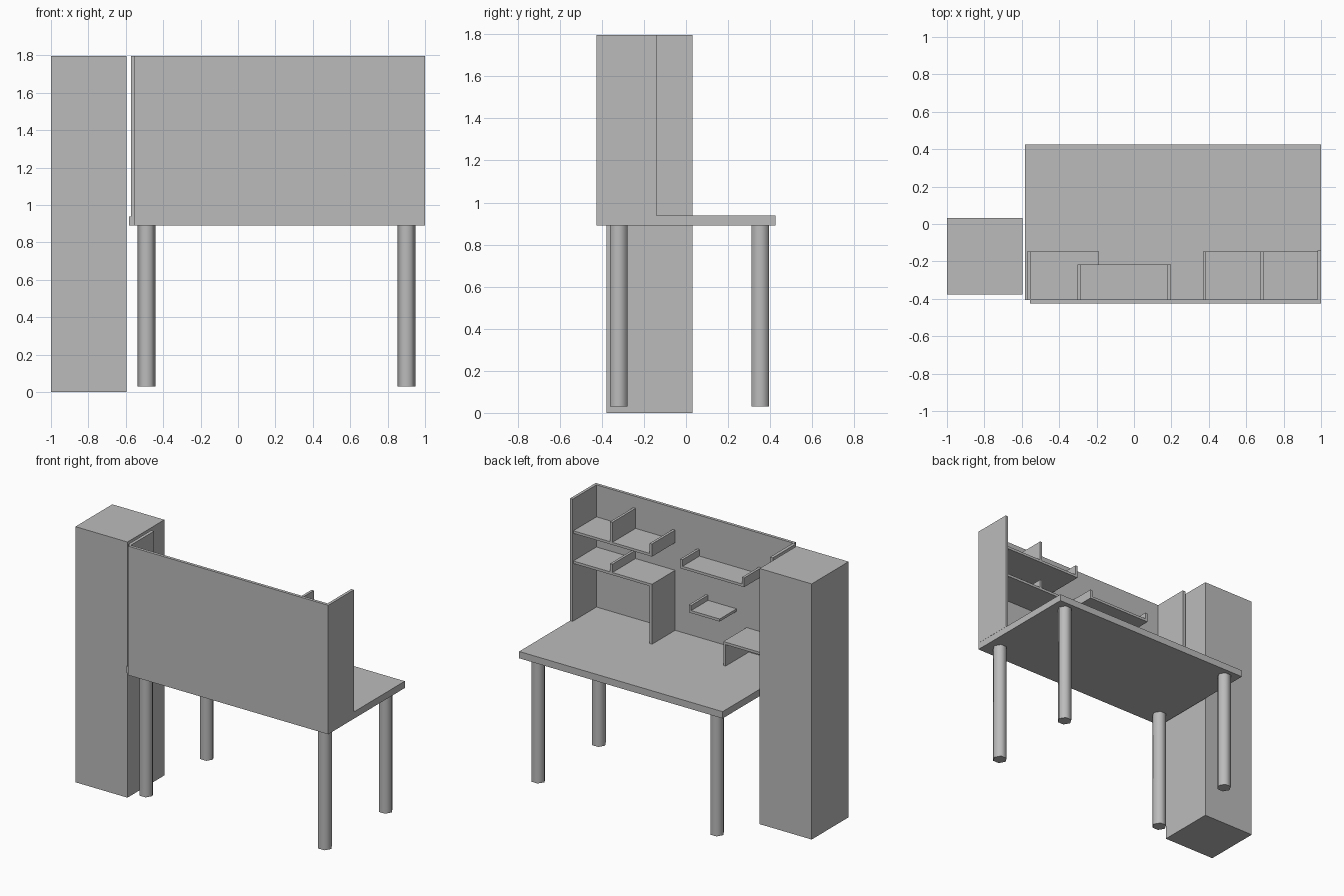
import bpy, bmesh, math

cube = bpy.data.objects.get("Cube")
if cube:
    bpy.data.objects.remove(cube, do_unlink=True)

grey = bpy.data.materials.new("plain_grey")
grey.use_nodes = True
colour = (0.5, 0.5, 0.5, 1)
grey.diffuse_color = colour
grey.node_tree.nodes["Principled BSDF"].inputs["Base Color"].default_value = colour


def box(name, x, y, z):
    """Box from its (low, high) bounds on each axis."""
    bm = bmesh.new()
    bmesh.ops.create_cube(bm, size=1)
    for v in bm.verts:
        v.co = [lo + (c + 0.5) * (hi - lo) for c, (lo, hi) in zip(v.co, (x, y, z))]
    mesh = bpy.data.meshes.new(name)
    bm.to_mesh(mesh)
    bm.free()
    mesh.materials.append(grey)
    ob = bpy.data.objects.new(name, mesh)
    bpy.context.collection.objects.link(ob)
    return ob


T = 0.018                       # board thickness
FACE = -0.405                   # inner face of the screen
DESK_BOTTOM, DESK, TOP = 0.89, 0.938, 1.797
LEFT, RIGHT = 0.98, -0.55       # inner faces of the side panels
DEEP, SHALLOW = (FACE, -0.148), (FACE, -0.217)


def shelf(name, x, y, top):
    box(name, x, y, (top - T, top))


def upright(name, x, y, low, high):
    box(name, (x, x + T), y, (low, high))


# Cabinet, table top and tall screen
box("cabinet", (-1, -0.595), (-0.378, 0.032), (0, TOP))
box("table_top", (-0.583, 0.999), (FACE, 0.426), (DESK_BOTTOM, DESK))
box("front_screen", (-0.556, 1), (-0.426, FACE), (DESK_BOTTOM, TOP))
box("left_side_panel", (LEFT, 1), (FACE, -0.141), (DESK, TOP))
box("right_side_panel", (-0.572, RIGHT), DEEP, (DESK, TOP))

# Hexagonal legs with soft sides
for side, x in (("right", -0.489), ("left", 0.901)):
    for end, y in (("front", -0.32), ("back", 0.353)):
        bpy.ops.mesh.primitive_cylinder_add(
            vertices=6, radius=0.048, depth=0.86,
            location=(x, y, 0.46), rotation=(0, 0, math.radians(30)))
        leg = bpy.context.object
        leg.name = f"{end}_{side}_leg"
        leg.data.materials.append(grey)
        bpy.ops.object.shade_smooth_by_angle(angle=math.radians(65))

# Two deep shelves at the left, with dividers, an end lip and a support
shelf("left_upper_shelf", (0.368, LEFT), DEEP, 1.572)
upright("left_upper_divider", 0.676, DEEP, 1.572, 1.713)
upright("left_upper_lip", 0.368, DEEP, 1.572, 1.643)
shelf("left_lower_shelf", (0.368, LEFT), DEEP, 1.36)
upright("left_lower_divider", 0.676, DEEP, 1.36, 1.418)
upright("left_shelf_support", 0.368, DEEP, DESK, 1.36 - T)

# Shallow shelves in the middle
shelf("middle_shelf", (-0.301, 0.197), SHALLOW, 1.51)
upright("middle_right_lip", -0.301, SHALLOW, 1.51, 1.557)
upright("middle_left_lip", 0.197 - T, SHALLOW, 1.51, 1.557)
shelf("small_shelf", (-0.11, 0.13), SHALLOW, 1.217)
upright("small_shelf_lip", 0.13 - T, SHALLOW, 1.217, 1.253)

# Low shelf at the right
shelf("right_low_shelf", (RIGHT, -0.187), DEEP, 1.106)
upright("right_shelf_support", -0.187 - T, DEEP, DESK, 1.106 - T)
